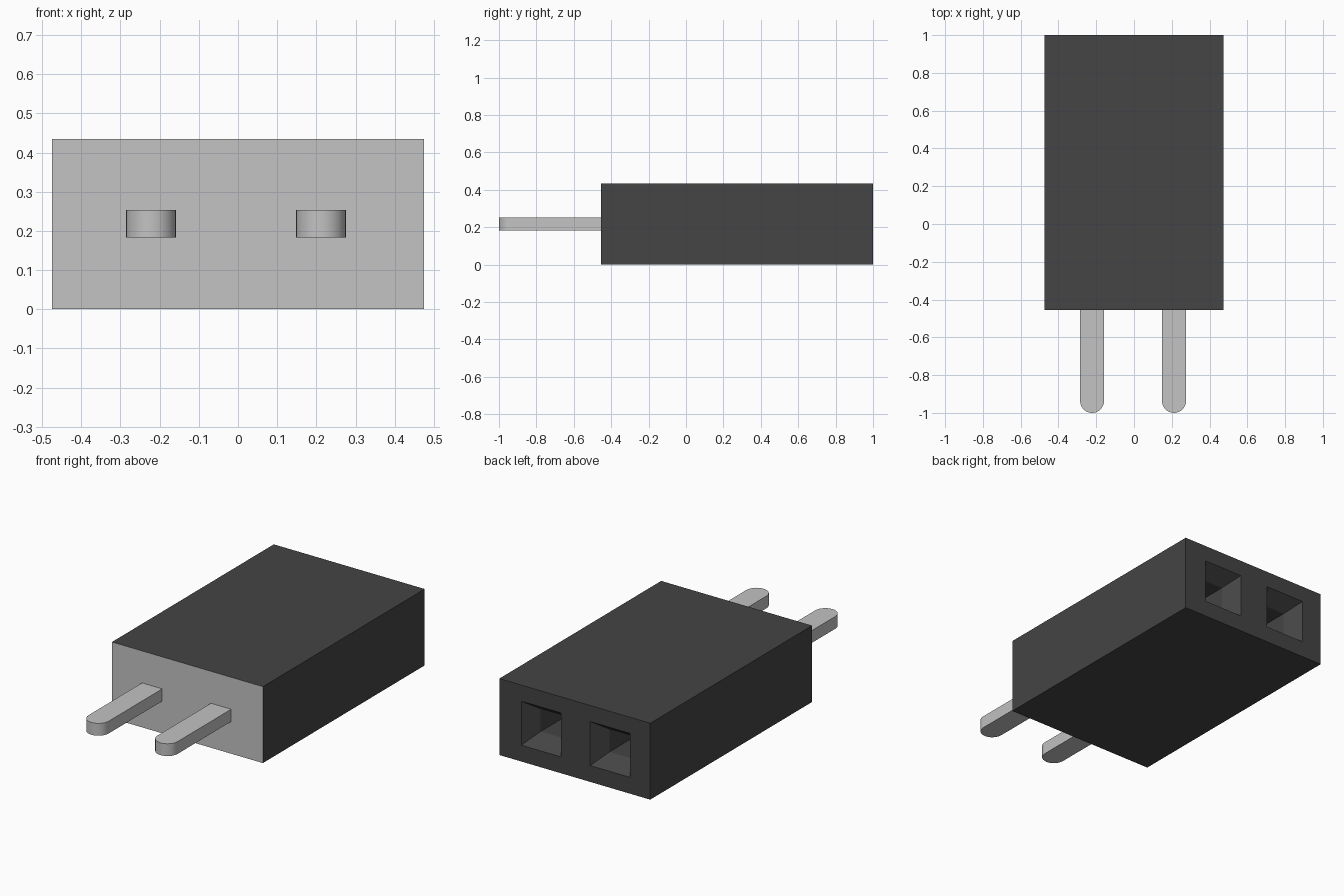
import bpy, bmesh, math
from mathutils import Vector

old = bpy.data.objects.get("Cube")
if old:
    bpy.data.objects.remove(old, do_unlink=True)

HALF_W, FRONT, BACK, HEIGHT = 0.475, -0.455, 1.0, 0.435
PIN_X = {"right": -0.222, "left": 0.212}
MID_Z = 0.218


def make_material(name, value):
    mat = bpy.data.materials.new(name)
    mat.use_nodes = True
    colour = (value, value, value, 1)
    mat.diffuse_color = colour
    mat.node_tree.nodes["Principled BSDF"].inputs["Base Color"].default_value = colour
    return mat


def make_object(name, bm, mats):
    bmesh.ops.recalc_face_normals(bm, faces=bm.faces)
    mesh = bpy.data.meshes.new(name)
    bm.to_mesh(mesh)
    bm.free()
    for mat in mats:
        mesh.materials.append(mat)
    obj = bpy.data.objects.new(name, mesh)
    bpy.context.collection.objects.link(obj)
    return obj


black = make_material("black plastic", 0.058)
grey = make_material("light grey metal", 0.546)

# Housing block
bm = bmesh.new()
bmesh.ops.create_cube(bm, size=1)
bmesh.ops.scale(bm, vec=(2 * HALF_W, BACK - FRONT, HEIGHT), verts=bm.verts)
bmesh.ops.translate(bm, vec=(0, (BACK + FRONT) / 2, HEIGHT / 2), verts=bm.verts)

# Cut the outlines of the two square sockets
MOUTH = 0.125
cuts = [((x + s * MOUTH, 0, 0), (1, 0, 0)) for x in PIN_X.values() for s in (-1, 1)]
cuts += [((0, 0, MID_Z + s * MOUTH), (0, 0, 1)) for s in (-1, 1)]
for point, normal in cuts:
    bmesh.ops.bisect_plane(bm, geom=bm.verts[:] + bm.edges[:] + bm.faces[:],
                           plane_co=point, plane_no=normal)
bm.normal_update()

# Grey front face
for face in bm.faces:
    face.material_index = 1 if face.normal.y < -0.9 else 0

# Tapered socket mouths, then deep square shafts
centres = [Vector((x, BACK, MID_Z)) for x in PIN_X.values()]
sockets = [f for f in bm.faces if f.normal.y > 0.9
           and any((f.calc_center_median() - c).length < 0.02 for c in centres)]
bmesh.ops.inset_individual(bm, faces=sockets, thickness=0.085, depth=-0.088)
bm.normal_update()
bmesh.ops.inset_individual(bm, faces=sockets, thickness=0, depth=-0.8)
make_object("housing", bm, [black, grey])

# Flat pins with rounded tips
RADIUS, THICK, STEPS = 0.0635, 0.07, 16
for side, x in PIN_X.items():
    bm = bmesh.new()
    outline = [(x + RADIUS, FRONT), (x - RADIUS, FRONT)]
    for i in range(STEPS + 1):
        a = math.pi * (1 + i / STEPS)
        outline.append((x + RADIUS * math.cos(a), -1 + RADIUS + RADIUS * math.sin(a)))
    base = bm.faces.new([bm.verts.new((px, py, MID_Z - THICK / 2)) for px, py in outline])
    ret = bmesh.ops.extrude_face_region(bm, geom=[base])
    top = [v for v in ret["geom"] if isinstance(v, bmesh.types.BMVert)]
    bmesh.ops.translate(bm, vec=(0, 0, THICK), verts=top)
    pin = make_object(side + "_pin", bm, [grey])
    bpy.ops.object.select_all(action="DESELECT")
    pin.select_set(True)
    bpy.context.view_layer.objects.active = pin
    bpy.ops.object.shade_smooth_by_angle(angle=math.radians(35))
